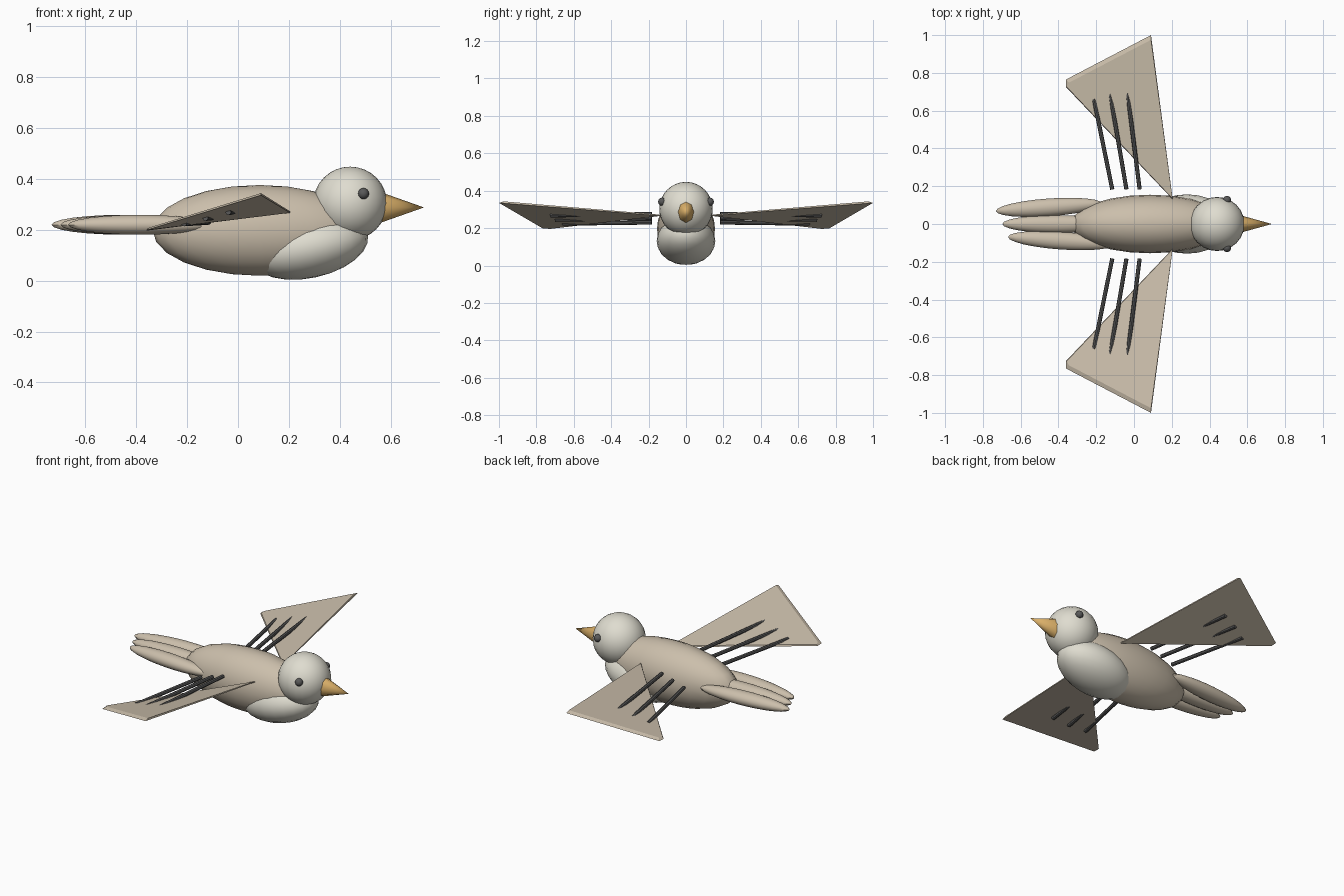
import bpy, bmesh, math
from mathutils import Vector

if "Cube" in bpy.data.objects:
    bpy.data.objects.remove(bpy.data.objects["Cube"])


def material(name, rgb):
    m = bpy.data.materials.new(name)
    m.diffuse_color = (*rgb, 1)
    m.use_nodes = True
    m.node_tree.nodes["Principled BSDF"].inputs["Base Color"].default_value = m.diffuse_color
    return m


TAN = material("tan", (0.60, 0.52, 0.41))
CREAM = material("cream", (0.74, 0.72, 0.63))
ORANGE = material("orange", (0.70, 0.43, 0.14))
DARK = material("dark", (0.10, 0.10, 0.10))


def finish(name, mat, smooth=True):
    ob = bpy.context.object
    ob.name = name
    ob.data.materials.append(mat)
    if smooth:
        bpy.ops.object.shade_smooth_by_angle(angle=math.radians(40))
    return ob


def ellipsoid(name, loc, radii, mat, rot=(0, 0, 0), seg=24, rings=12):
    bpy.ops.mesh.primitive_uv_sphere_add(segments=seg, ring_count=rings, radius=1, location=loc,
                                         rotation=[math.radians(a) for a in rot])
    bpy.context.object.scale = radii
    bpy.ops.object.transform_apply(location=False, rotation=False, scale=True)
    return finish(name, mat)


def rod(name, a, b, radius, mat):
    a, b = Vector(a), Vector(b)
    d = b - a
    bpy.ops.mesh.primitive_cylinder_add(vertices=8, radius=radius, depth=d.length, location=(a + b) / 2,
                                        rotation=d.to_track_quat('Z', 'Y').to_euler())
    return finish(name, mat)


# Body, breast and head
ellipsoid("body", (0.085, 0, 0.197), (0.42, 0.155, 0.178), TAN)
ellipsoid("breast", (0.28, 0, 0.131), (0.235, 0.157, 0.121), CREAM, rot=(0, -12, 0))
ellipsoid("head", (0.44, 0, 0.303), (0.145, 0.143, 0.144), CREAM, seg=24, rings=16)

# Beak
bpy.ops.mesh.primitive_cone_add(vertices=8, radius1=1, radius2=0, depth=1,
                                location=(0.645, 0, 0.287), rotation=(0, math.pi / 2, 0))
bpy.context.object.scale = (0.060, 0.047, 0.17)
finish("beak", ORANGE)

# Tail feathers: each slightly longer than its neighbour
for i, (x, y, turn) in enumerate([(-0.385, -0.088, -4), (-0.415, 0, 0), (-0.45, 0.088, 4)]):
    ellipsoid(f"tail_feather_{i + 1}", (x, y, 0.219), (0.282, 0.047, 0.039), TAN, rot=(0, 0, turn))


def wing(side, label):
    # Thin wedge running out from the shoulder, with a sloping outer rim
    bottom = [(0.205, 0.13, 0.266), (0.09, 1.0, 0.335), (-0.36, 0.765, 0.198), (-0.36, 0.725, 0.196)]
    top = [(0.204, 0.135, 0.272), (0.09, 0.975, 0.343), (-0.345, 0.748, 0.209), (-0.355, 0.725, 0.205)]
    bm = bmesh.new()
    lo = [bm.verts.new((x, y * side, z)) for x, y, z in bottom]
    hi = [bm.verts.new((x, y * side, z)) for x, y, z in top]
    bm.faces.new(lo)
    bm.faces.new(hi)
    for i in range(4):
        j = (i + 1) % 4
        bm.faces.new((lo[i], lo[j], hi[j], hi[i]))
    bmesh.ops.recalc_face_normals(bm, faces=bm.faces)
    me = bpy.data.meshes.new(f"{label}_wing")
    bm.to_mesh(me)
    bm.free()
    me.materials.append(TAN)
    bpy.context.collection.objects.link(bpy.data.objects.new(f"{label}_wing", me))


# Wings, wing quills and eyes on both sides
quills = [((0.03, 0.183, 0.275), (-0.038, 0.725, 0.268)),
          ((-0.04, 0.183, 0.253), (-0.128, 0.70, 0.245)),
          ((-0.115, 0.183, 0.23), (-0.212, 0.66, 0.224))]
for side, label in ((1, "left"), (-1, "right")):
    wing(side, label)
    for i, (a, b) in enumerate(quills):
        rod(f"{label}_wing_quill_{i + 1}", (a[0], a[1] * side, a[2]), (b[0], b[1] * side, b[2]), 0.011, DARK)
    ellipsoid(f"{label}_eye", (0.492, 0.127 * side, 0.341), (0.022, 0.022, 0.022), DARK, seg=12, rings=8)
